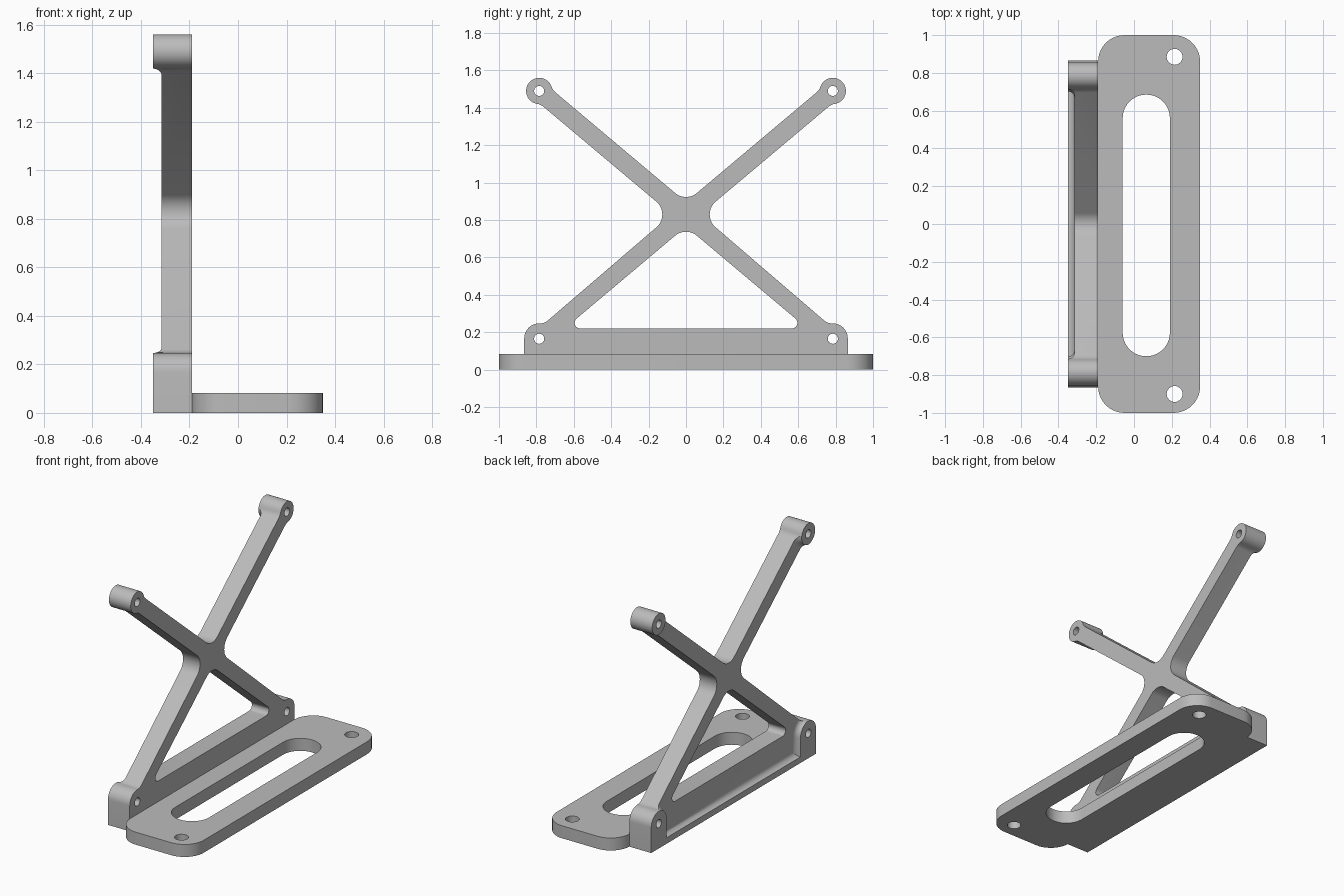
import bpy, bmesh, math
from mathutils import Vector

cube = bpy.data.objects.get("Cube")
if cube:
    bpy.data.objects.remove(cube, do_unlink=True)

grey = bpy.data.materials.new("plain_grey")
grey.use_nodes = True
COLOUR = (0.5, 0.5, 0.5, 1)
grey.diffuse_color = COLOUR
grey.node_tree.nodes["Principled BSDF"].inputs["Base Color"].default_value = COLOUR


def arc(cx, cy, r, start, end, steps=10):
    """Points on an arc, angles in degrees."""
    angles = [math.radians(start + (end - start) * i / steps) for i in range(steps + 1)]
    return [(cx + r * math.cos(t), cy + r * math.sin(t)) for t in angles]


def circle(cx, cy, r):
    return arc(cx, cy, r, 0, 360, 32)[:-1]


def rounded(corners, steps=10):
    """Round each (a, b, radius) corner of a closed polygon."""
    out = []
    for i, (a, b, r) in enumerate(corners):
        p = Vector((a, b))
        if r == 0:
            out.append((a, b))
            continue
        d0 = (Vector(corners[i - 1][:2]) - p).normalized()
        d1 = (Vector(corners[(i + 1) % len(corners)][:2]) - p).normalized()
        half = d0.angle(d1) / 2
        centre = p + (d0 + d1).normalized() * r / math.sin(half)
        s = p + d0 * r / math.tan(half) - centre
        e = p + d1 * r / math.tan(half) - centre
        a0 = math.atan2(s.y, s.x)
        turn = (math.atan2(e.y, e.x) - a0 + math.pi) % (2 * math.pi) - math.pi
        out += arc(centre.x, centre.y, r, math.degrees(a0), math.degrees(a0 + turn), steps)
    return out


def mirrored(half):
    """Close a half outline across the first axis; its last point lies on the axis."""
    return half + [(-p[0], *p[1:]) for p in reversed(half[:-1])]


def finish(name, bm):
    bmesh.ops.recalc_face_normals(bm, faces=bm.faces)
    mesh = bpy.data.meshes.new(name)
    bm.to_mesh(mesh)
    bm.free()
    mesh.materials.append(grey)
    ob = bpy.data.objects.new(name, mesh)
    bpy.context.collection.objects.link(ob)
    return ob


def prism(name, loops, place, push):
    """Fill an outline with holes and extrude it."""
    bm = bmesh.new()
    for loop in loops:
        vs = [bm.verts.new(place(*p)) for p in loop]
        for i, v in enumerate(vs):
            bm.edges.new((vs[i - 1], v))
    bmesh.ops.triangle_fill(bm, edges=bm.edges[:], use_beauty=True)
    ext = bmesh.ops.extrude_face_region(bm, geom=bm.faces[:])
    moved = [g for g in ext["geom"] if isinstance(g, bmesh.types.BMVert)]
    bmesh.ops.translate(bm, verts=moved, vec=push)
    return finish(name, bm)


def activate(ob):
    bpy.ops.object.select_all(action="DESELECT")
    ob.select_set(True)
    bpy.context.view_layer.objects.active = ob


# Base plate with a long slot and two screw holes
X0, X1 = -0.19, 0.35
plate_edge = rounded([(X0, -1, .14), (X1, -1, .14), (X1, 1, .14), (X0, 1, .14)])
slot = rounded([(-.06, -.7, .1245), (.19, -.7, .1245), (.19, .685, .1245), (-.06, .685, .1245)])
base_plate = prism("base_plate",
                   [plate_edge, slot, circle(.215, .885, .042), circle(.215, -.9, .042)],
                   lambda x, y: (x, y, 0), (0, 0, .083))

# Cross frame outline, drawn in y and z
BOSS_Y, LOW_Z, TOP_Z, MID_Z = .785, .165, 1.49, .83
ARM, BOSS_R, BLEND = .05, .07, .07
lean = math.atan2(TOP_Z - MID_Z, BOSS_Y)
reach = math.hypot(TOP_Z - MID_Z, BOSS_Y)
back = math.sqrt((BOSS_R + BLEND) ** 2 - (ARM + BLEND) ** 2)
meet = math.degrees(math.atan2(ARM + BLEND, back))


def along_arm(u, v):
    return (u * math.cos(lean) - v * math.sin(lean),
            MID_Z + u * math.sin(lean) + v * math.cos(lean), 0)


arm_end = (arc(reach - back, -ARM - BLEND, BLEND, 90, meet, 5)[:-1]
           + arc(reach, 0, BOSS_R, meet - 180, 180 - meet, 28)
           + arc(reach - back, ARM + BLEND, BLEND, -meet, -90, 5)[1:])
half = ([(.865, 0, 0), (.865, .247, .08), (.757, .247, .06),
         (ARM / math.sin(lean), MID_Z, .09)]
        + [along_arm(*p) for p in arm_end]
        + [(0, MID_Z + ARM / math.cos(lean), .09)])
notch = MID_Z - ARM / math.cos(lean)
window_y = (notch - .22) / math.tan(lean)
window = rounded([(window_y, .22, .03), (0, notch, .09), (-window_y, .22, .03)])
holes = [circle(s * BOSS_Y, z, .027) for s in (-1, 1) for z in (LOW_Z, TOP_Z)]
BACK = -.35
cross_frame = prism("cross_frame", [rounded(mirrored(half)), window] + holes,
                    lambda y, z: (BACK, y, z), (X0 - BACK, 0, 0))

# Recess on the outer face, leaving bosses and a bottom ledge with coved edges
COVE = .035


def recess_outline(f):
    low, top = .083 + f, BOSS_R + .001 + f
    return mirrored([(0.001, .04 + f), (BOSS_Y - low, .04 + f)]
                    + arc(BOSS_Y, LOW_Z, low, 180, 90)
                    + [(1, LOW_Z + low), (1, TOP_Z - top)]
                    + arc(BOSS_Y, TOP_Z, top, 270, 180)
                    + [(BOSS_Y - top, 1.7), (0, 1.7)])


bm = bmesh.new()
layers = [(BACK - .02, 0)]
for i in range(9):
    t = math.radians(i * 90 / 8)
    layers.append((BACK + COVE * math.sin(t), COVE * (1 - math.cos(t))))
rings = [[bm.verts.new((x, y, z)) for y, z in recess_outline(f)] for x, f in layers]
for lo, hi in zip(rings, rings[1:]):
    for i in range(len(lo)):
        bm.faces.new((lo[i - 1], lo[i], hi[i], hi[i - 1]))
bm.faces.new(rings[0])
bm.faces.new(rings[-1])
cutter = finish("recess_cutter", bm)
cutter.hide_render = True

cut = cross_frame.modifiers.new("recess", "BOOLEAN")
cut.operation, cut.solver, cut.object = "DIFFERENCE", "EXACT", cutter
activate(cross_frame)
bpy.ops.object.modifier_apply(modifier=cut.name)
bpy.data.objects.remove(cutter, do_unlink=True)

for ob in (base_plate, cross_frame):
    activate(ob)
    bpy.ops.object.shade_smooth_by_angle(angle=math.radians(30))
